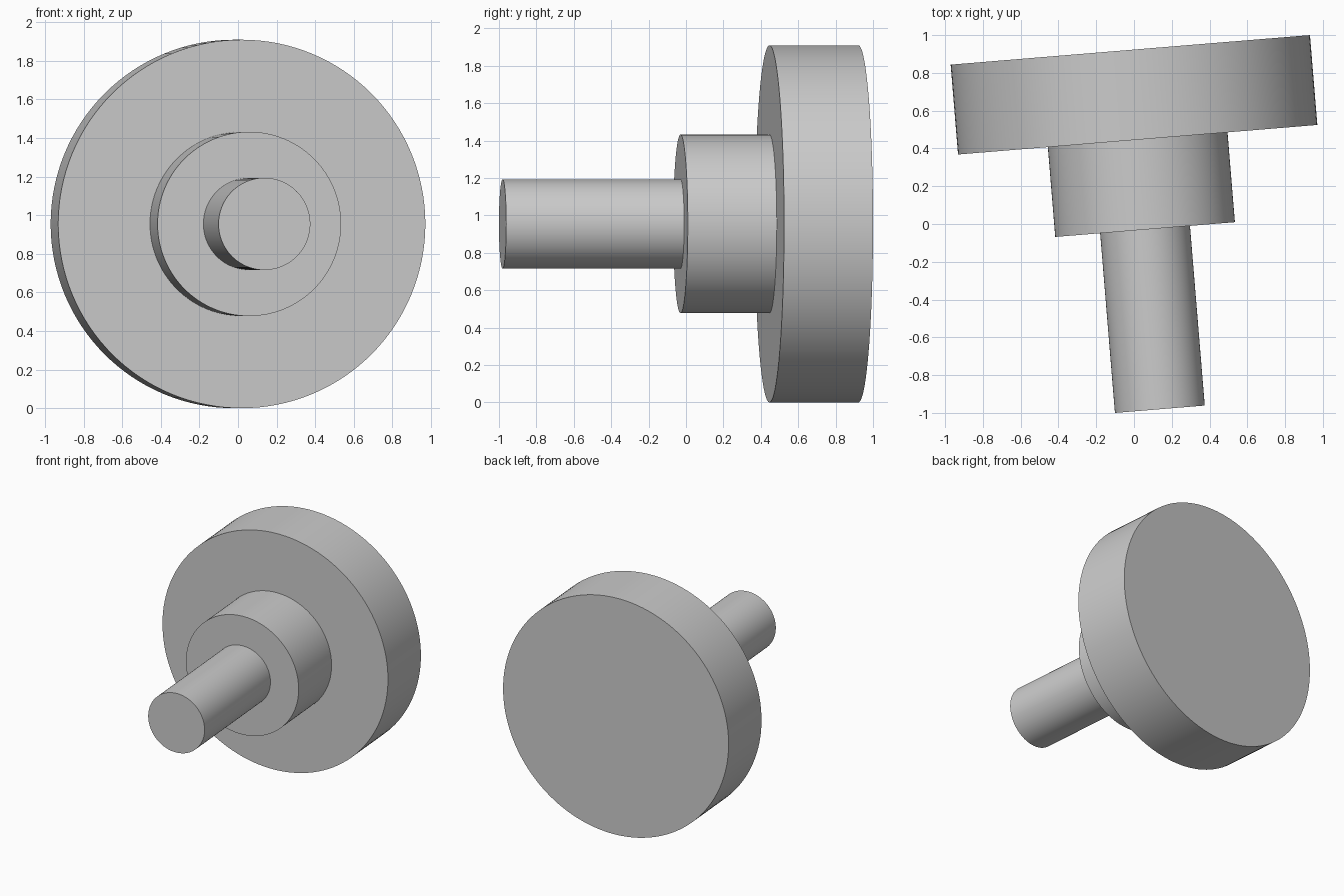
import bpy, bmesh
from math import radians, sin, cos, pi
from mathutils import Matrix, Vector

if "Cube" in bpy.data.objects:
    bpy.data.objects.remove(bpy.data.objects["Cube"])

U = 0.4772               # base unit: disc thickness
TILT = radians(4.7)      # yaw of the axis seen from above
SEGMENTS = 128

# Stepped half-profile (radius, distance from back face): disc, hub, shaft
profile = [(0, 0), (2, 0), (2, 1), (1, 1), (1, 2), (0.5, 2), (0.5, 4), (0, 4)]

# Turn the profile around its axis
bm = bmesh.new()
verts = [bm.verts.new((r * U, 0, d * U)) for r, d in profile]
edges = [bm.edges.new(pair) for pair in zip(verts, verts[1:])]
bmesh.ops.spin(bm, geom=verts + edges, cent=(0, 0, 0), axis=(0, 0, 1),
               angle=2 * pi, steps=SEGMENTS, use_merge=True)
bmesh.ops.remove_doubles(bm, verts=bm.verts, dist=1e-5)
bmesh.ops.recalc_face_normals(bm, faces=bm.faces)

# Lay the axis toward the front, yaw it, and put the back face in place
back = Vector((-0.5 * U * sin(TILT), 1 - 2 * U * sin(TILT), 2 * U))
bm.transform(Matrix.Translation(back) @ Matrix.Rotation(TILT, 4, 'Z')
             @ Matrix.Rotation(pi / 2, 4, 'X'))

mesh = bpy.data.meshes.new("stepped_knob")
bm.to_mesh(mesh)
bm.free()
knob = bpy.data.objects.new("stepped_knob", mesh)
bpy.context.collection.objects.link(knob)

# Smooth sides with crisp rims
bpy.context.view_layer.objects.active = knob
knob.select_set(True)
bpy.ops.object.shade_smooth_by_angle(angle=radians(30))
